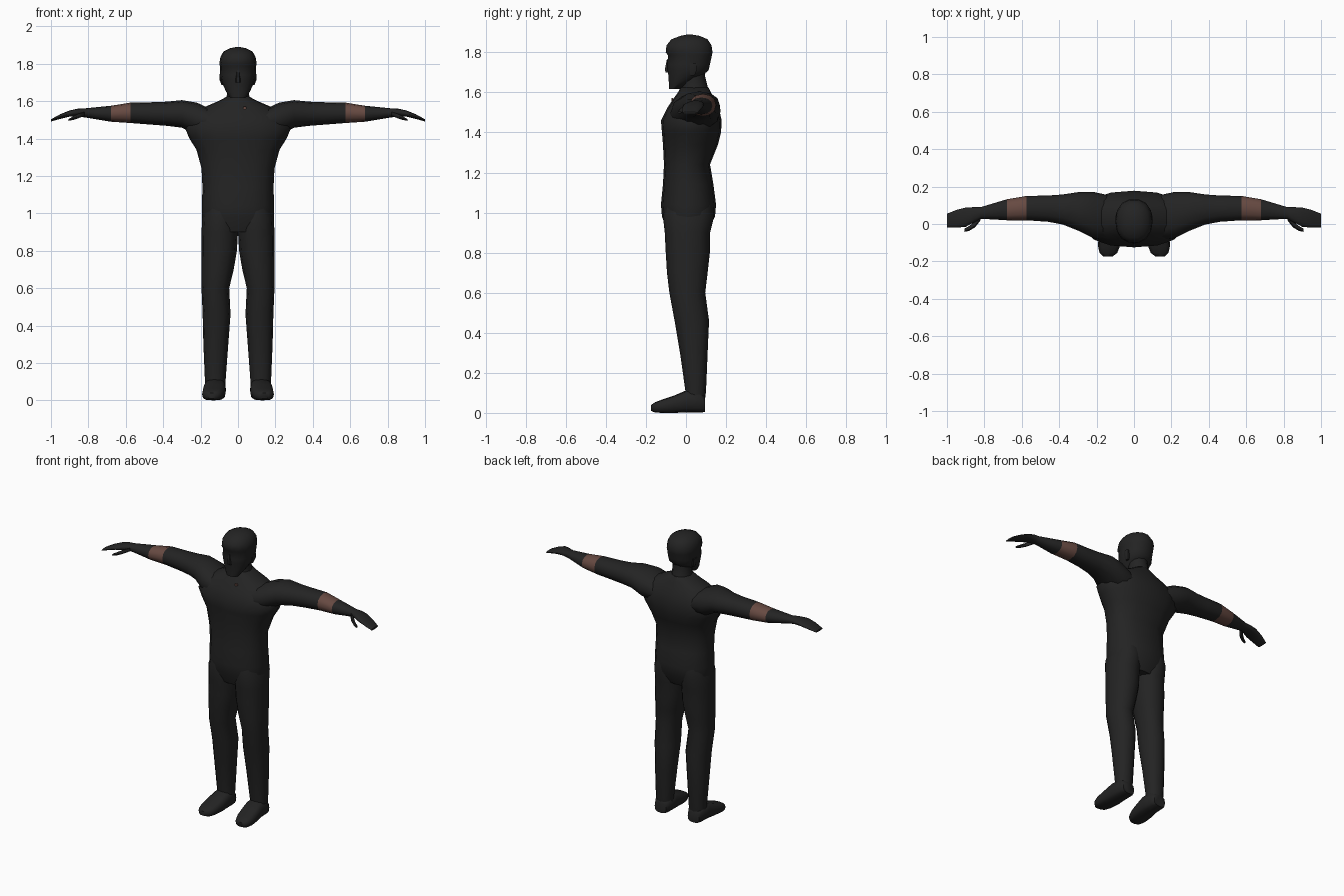
import bpy, bmesh, math
from mathutils import Vector


def material(name, rgb):
    m = bpy.data.materials.new(name)
    m.diffuse_color = (*rgb, 1)
    return m


BLACK = material("black cloth", (0.017, 0.017, 0.017))
SKIN = material("brown skin", (0.135, 0.068, 0.054))


def loft(name, axis, rings, sides=12, power=2.0, mirror=False, rule=None):
    """Skin rings (pos, a0, a1, b0, b1) stacked along an axis; a and b are the other two axes in order."""
    bm = bmesh.new()
    loops = []
    for pos, a0, a1, b0, b1 in rings:
        loop = []
        for i in range(sides):
            t = 2 * math.pi * i / sides
            c, s = math.cos(t), math.sin(t)
            u = math.copysign(abs(c) ** (2 / power), c)
            v = math.copysign(abs(s) ** (2 / power), s)
            co = [(a0 + a1) / 2 + u * (a1 - a0) / 2, (b0 + b1) / 2 + v * (b1 - b0) / 2]
            co.insert(axis, pos)
            loop.append(bm.verts.new(co))
        loops.append(loop)
    for p, q in zip(loops, loops[1:]):
        for i in range(sides):
            j = (i + 1) % sides
            bm.faces.new((p[i], p[j], q[j], q[i]))
    bm.faces.new(loops[0])
    bm.faces.new(loops[-1])
    bmesh.ops.recalc_face_normals(bm, faces=bm.faces)
    for f in bm.faces:
        if rule and rule(f.calc_center_median()):
            f.material_index = 1
    me = bpy.data.meshes.new(name)
    bm.to_mesh(me)
    bm.free()
    me.materials.append(BLACK)
    me.materials.append(SKIN)
    ob = bpy.data.objects.new(name, me)
    bpy.context.collection.objects.link(ob)
    if mirror:
        ob.modifiers.new("Mirror", 'MIRROR').use_mirror_merge = False
    bpy.ops.object.select_all(action='DESELECT')
    ob.select_set(True)
    bpy.context.view_layer.objects.active = ob
    bpy.ops.object.shade_smooth_by_angle(angle=math.radians(55))
    return ob


# Torso from hips to collar: height, half width, front, back
torso = [(0.90, .17, -.09, .105), (0.98, .192, -.12, .145), (1.04, .193, -.125, .15),
         (1.14, .19, -.115, .137), (1.24, .195, -.11, .12), (1.34, .222, -.115, .16),
         (1.40, .26, -.12, .175), (1.46, .285, -.125, .178), (1.52, .25, -.095, .165),
         (1.57, .175, -.062, .14), (1.60, .105, -.04, .125), (1.625, .058, -.028, .112)]
loft("torso", 2, [(z, -w, w, f, b) for z, w, f, b in torso], 16, 2.3)

# Neck
loft("neck", 2, [(1.56, -.08, .08, -.04, .125), (1.63, -.06, .06, -.025, .108),
                 (1.68, -.06, .06, -.02, .095), (1.75, -.065, .065, -.02, .1)], 12)

# Head with chin, brow and hair cap: height, half width, front, back
head = [(1.617, .04, -.085, -.03), (1.65, .063, -.087, .02), (1.685, .08, -.09, .085),
        (1.71, .089, -.094, .115), (1.74, .095, -.096, .122), (1.785, .096, -.092, .132),
        (1.80, .1, -.104, .135), (1.835, .094, -.1, .13), (1.865, .078, -.075, .11),
        (1.882, .045, -.03, .07), (1.888, .015, .0, .035)]
loft("head", 2, [(z, -w, w, f, b) for z, w, f, b in head], 14, 2.2)
loft("nose", 2, [(1.70, -.016, .016, -.104, -.07), (1.715, -.015, .015, -.108, -.07),
                 (1.765, -.008, .008, -.097, -.07)], 6)
loft("ear", 2, [(1.685, .07, .088, .02, .045), (1.715, .075, .099, .015, .058),
                (1.745, .08, .1, .018, .058)], 6, mirror=True)

# Arms and hands, with a bare band on the forearm
loft("arm", 0, [(.14, -.085, .155, 1.41, 1.555), (.22, -.075, .172, 1.415, 1.592),
                (.30, -.035, .17, 1.458, 1.605), (.38, -.003, .158, 1.468, 1.597),
                (.46, .012, .152, 1.474, 1.594), (.575, .02, .15, 1.483, 1.592),
                (.68, .02, .132, 1.49, 1.575), (.76, .025, .108, 1.503, 1.567),
                (.82, .027, .09, 1.513, 1.561), (.855, .008, .09, 1.518, 1.56),
                (.90, -.015, .088, 1.517, 1.55), (.95, -.02, .075, 1.505, 1.53),
                (1.0, -.018, .055, 1.491, 1.503)], 12, 2.2, True,
     lambda c: .575 < c.x < .68)
loft("thumb", 0, [(.82, .02, .055, 1.52, 1.545), (.85, -.018, .015, 1.508, 1.535),
                  (.88, -.036, -.01, 1.498, 1.52), (.905, -.042, -.024, 1.494, 1.506)],
     6, mirror=True)

# Legs
loft("leg", 2, [(.04, .068, .172, 0, .092), (.11, .066, .177, -.003, .1),
                (.30, .052, .185, -.03, .108), (.46, .04, .189, -.057, .115),
                (.60, .047, .195, -.083, .096), (.70, .023, .195, -.095, .108),
                (.80, .006, .195, -.101, .119), (.90, 0, .195, -.106, .12),
                (.98, 0, .191, -.115, .14), (1.05, .02, .17, -.1, .13)], 12, 2.2, True)

# Feet, heel to toe
loft("foot", 1, [(.096, .08, .165, .004, .08), (.07, .066, .178, .002, .11),
                 (.0, .064, .182, .002, .112), (-.06, .066, .19, 0, .086),
                 (-.12, .076, .192, 0, .066), (-.155, .09, .184, .002, .053),
                 (-.174, .115, .165, .01, .04)], 12, 3.0, True)

# Small bare patch below the throat
patch = loft("throat_patch", 1, [(-.073, .026, .046, 1.555, 1.572), (-.065, .026, .046, 1.555, 1.572)],
             6, rule=lambda c: True)
